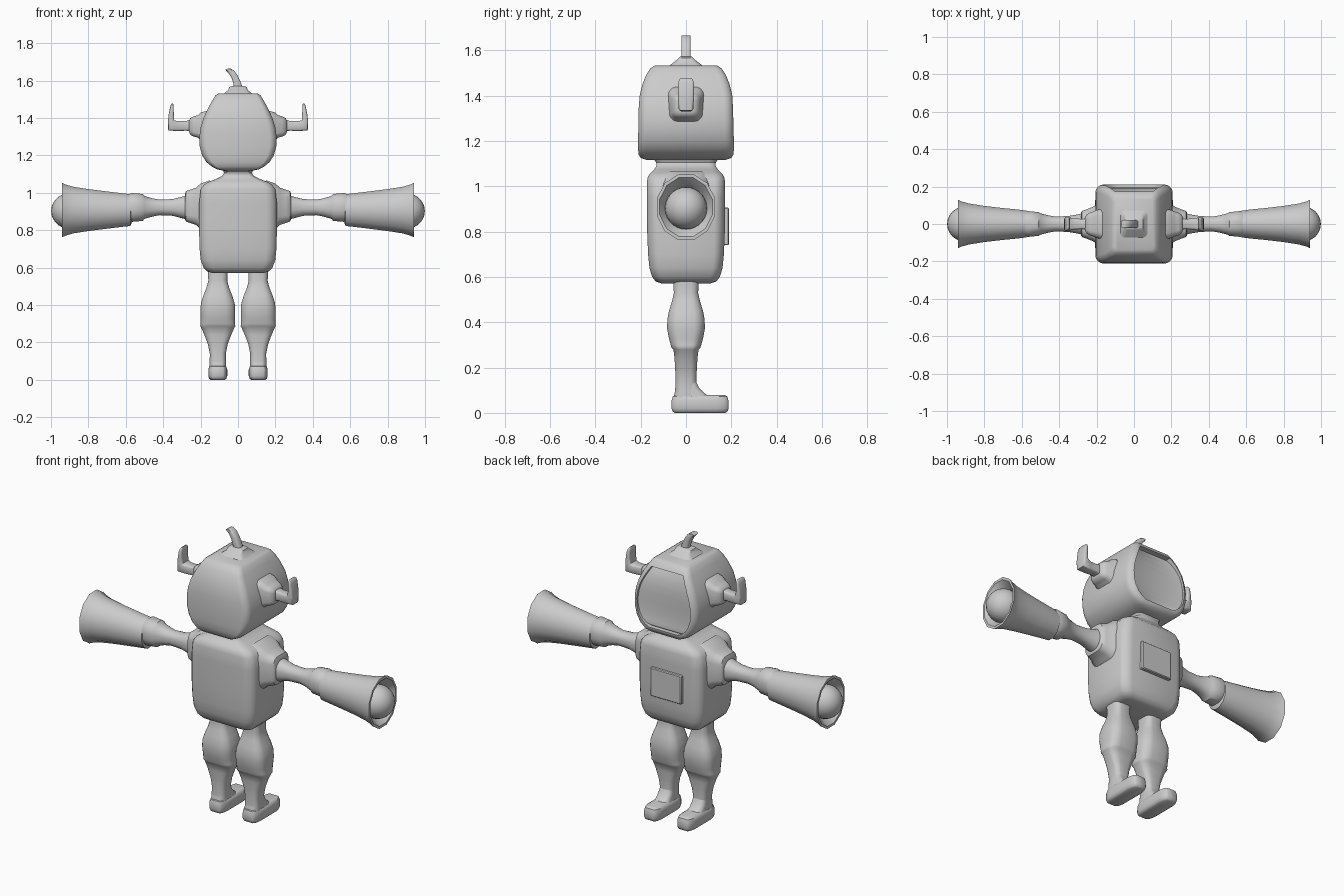
import bpy, bmesh
from math import sin, cos, pi
from mathutils import Vector


def unit_ring(r, k):
    """Rounded unit square: corner radius r (1 = circle), k points per corner."""
    pts = []
    for c in range(4):
        m = pi / 4 + c * pi / 2
        cx, cy = (1 - r) * round(cos(m) * 2 ** .5), (1 - r) * round(sin(m) * 2 ** .5)
        for j in range(k):
            a = c * pi / 2 + (j + .5) / k * pi / 2
            pts.append((cx + r * cos(a), cy + r * sin(a)))
    return pts


def shade(ob, angle=40):
    bpy.ops.object.select_all(action='DESELECT')
    ob.select_set(True)
    bpy.context.view_layer.objects.active = ob
    bpy.ops.object.shade_smooth_by_angle(angle=angle * pi / 180)


def loft(name, secs, r=.3, k=5, angle=40):
    """Skin rings given as (centre, half axis u, half axis v)."""
    bm = bmesh.new()
    ring = unit_ring(r, k)
    rings = [[bm.verts.new(Vector(c) + Vector(u) * a + Vector(v) * b) for a, b in ring]
             for c, u, v in secs]
    n = len(ring)
    for p, q in zip(rings, rings[1:]):
        for i in range(n):
            bm.faces.new((p[i], p[(i + 1) % n], q[(i + 1) % n], q[i]))
    bm.faces.new(rings[0])
    bm.faces.new(rings[-1])
    bmesh.ops.recalc_face_normals(bm, faces=bm.faces)
    me = bpy.data.meshes.new(name)
    bm.to_mesh(me)
    bm.free()
    ob = bpy.data.objects.new(name, me)
    bpy.context.collection.objects.link(ob)
    shade(ob, angle)
    return ob


def up(name, prof, cx=0, cy=0, **kw):
    """Vertical loft from (z, half x, half y)."""
    return loft(name, [((cx, cy, z), (hx, 0, 0), (0, hy, 0)) for z, hx, hy in prof], **kw)


def out(name, prof, s, cz, **kw):
    """Sideways loft from (x, half z, half y)."""
    return loft(name, [((s * x, 0, cz), (0, hy, 0), (0, 0, hz)) for x, hz, hy in prof], **kw)


# Head, narrowing upward
head_prof = [(1.115, .06, .17), (1.125, .11, .20), (1.14, .14, .21), (1.165, .17, .212),
             (1.2, .192, .212), (1.25, .206, .211), (1.3, .207, .211), (1.35, .2, .209),
             (1.4, .185, .205), (1.45, .162, .193), (1.49, .14, .177),
             (1.52, .122, .158), (1.532, .105, .14)]
head = up("head", head_prof, r=.22)

# Recessed screen following the curve of the face
secs = []
for z, hx, hy in head_prof[1:-1]:
    y0 = hy - .016
    secs.append(((0, (y0 + .3) / 2, 1.325 + (z - 1.325) * .86),
                 (hx * .84, 0, 0), (0, (.3 - y0) / 2, 0)))
cutter = loft("screen_cutter", secs, r=.02, k=2)
cutter.hide_render = True
mod = head.modifiers.new("screen", 'BOOLEAN')
mod.operation = 'DIFFERENCE'
mod.solver = 'EXACT'
mod.object = cutter
bpy.context.view_layer.objects.active = head
bpy.ops.object.modifier_apply(modifier=mod.name)
bpy.data.objects.remove(cutter)
shade(head)

# Body with neck
up("body", [(.572, .14, .11), (.58, .165, .135), (.6, .185, .15), (.64, .2, .162),
            (.7, .206, .168), (.8, .209, .172), (.95, .208, .173), (1.02, .2, .173),
            (1.045, .182, .168), (1.06, .155, .155), (1.075, .115, .14),
            (1.09, .085, .131), (1.105, .075, .132), (1.12, .08, .142), (1.14, .1, .155)], r=.32)

# Chest panel
loft("chest_panel", [((0, y, .823), (w, 0, 0), (0, 0, w * .83))
                     for y, w in ((.15, .1), (.185, .1), (.19, .095))], r=.06, k=3, angle=30)

# Antenna with stepped base
up("antenna_base", [(1.52, .085, .085), (1.535, .07, .07), (1.55, .052, .05),
                    (1.566, .048, .032), (1.572, .03, .025)], r=.4)
loft("antenna", [((x, 0, z), (t * .9, 0, t * .45), (0, .021, 0)) for x, z, t in
                 ((0, 1.56, .025), (-.006, 1.59, .02), (-.018, 1.62, .018),
                  (-.034, 1.645, .016), (-.05, 1.658, .014), (-.06, 1.662, .008))], r=.5, k=3)

for side, s in (("left", -1), ("right", 1)):
    # Ear mount and upturned horn
    out(side + "_ear_mount", [(.16, .085, .085), (.2, .075, .075), (.215, .06, .068),
                              (.235, .055, .062), (.255, .045, .05), (.262, .03, .035)],
        s, 1.355, r=.5)
    loft(side + "_horn", [((s * x, 0, z), (s * ux, 0, uz), (0, hy, 0)) for x, z, ux, uz, hy in
                          ((.24, 1.362, 0, .034, .03), (.28, 1.358, 0, .026, .028),
                           (.325, 1.357, -.003, .027, .03), (.352, 1.36, -.021, .026, .034),
                           (.358, 1.385, -.017, .003, .035), (.357, 1.42, -.014, 0, .035),
                           (.354, 1.455, -.01, 0, .035), (.352, 1.472, -.007, 0, .03),
                           (.351, 1.478, -.003, 0, .022))], r=.45, k=3, angle=60)

    # Shoulder, arm and flared cannon
    out(side + "_shoulder", [(.15, .14, .12), (.2, .122, .105), (.225, .1, .09), (.255, .09, .078),
                             (.278, .082, .07), (.284, .068, .06)], s, .928, r=.55)
    out(side + "_arm", [(.26, .07, .062), (.3, .058, .052), (.35, .045, .043), (.42, .042, .04),
                        (.46, .05, .047), (.5, .062, .058), (.51, .073, .064),
                        (.57, .078, .07), (.6, .06, .06)], s, .922, r=.9)
    out(side + "_cannon", [(.565, .06, .05), (.575, .088, .074), (.62, .093, .08), (.7, .103, .088),
                           (.8, .116, .1), (.88, .129, .113), (.92, .141, .124), (.94, .15, .133),
                           (.94, .135, .12), (.91, .105, .1), (.87, .08, .08)],
        s, .908, r=1, k=3)
    bpy.ops.mesh.primitive_uv_sphere_add(segments=24, ring_count=14, radius=.093,
                                         location=(s * .906, 0, .903))
    ball = bpy.context.object
    ball.name = side + "_cannon_ball"
    shade(ball)

    # Thigh bulging into the boot cuff, then shin
    up(side + "_leg", [(.6, .055, .058), (.53, .051, .054), (.49, .062, .063), (.45, .078, .076),
                       (.41, .091, .083), (.37, .094, .084), (.33, .092, .076), (.3, .092, .068),
                       (.288, .095, .064), (.28, .09, .056), (.24, .072, .051), (.19, .053, .048),
                       (.14, .043, .046), (.09, .044, .049), (.04, .048, .052), (.01, .045, .05)],
       cx=s * .108, r=.65, angle=50)
    # Foot pointing backwards along +y
    up(side + "_foot", [(0, .038, .112), (.006, .046, .122), (.02, .051, .127), (.055, .051, .126),
                        (.072, .046, .121), (.08, .034, .108)], cx=s * .108, cy=.062, r=.5)
    # Ankle blend
    loft(side + "_ankle", [((s * .108, y, z), (w, 0, 0), (0, h, 0)) for y, z, w, h in
                           ((0, .14, .04, .044), (.006, .11, .043, .052),
                            (.014, .09, .044, .064), (.025, .07, .045, .08))], r=.6)
